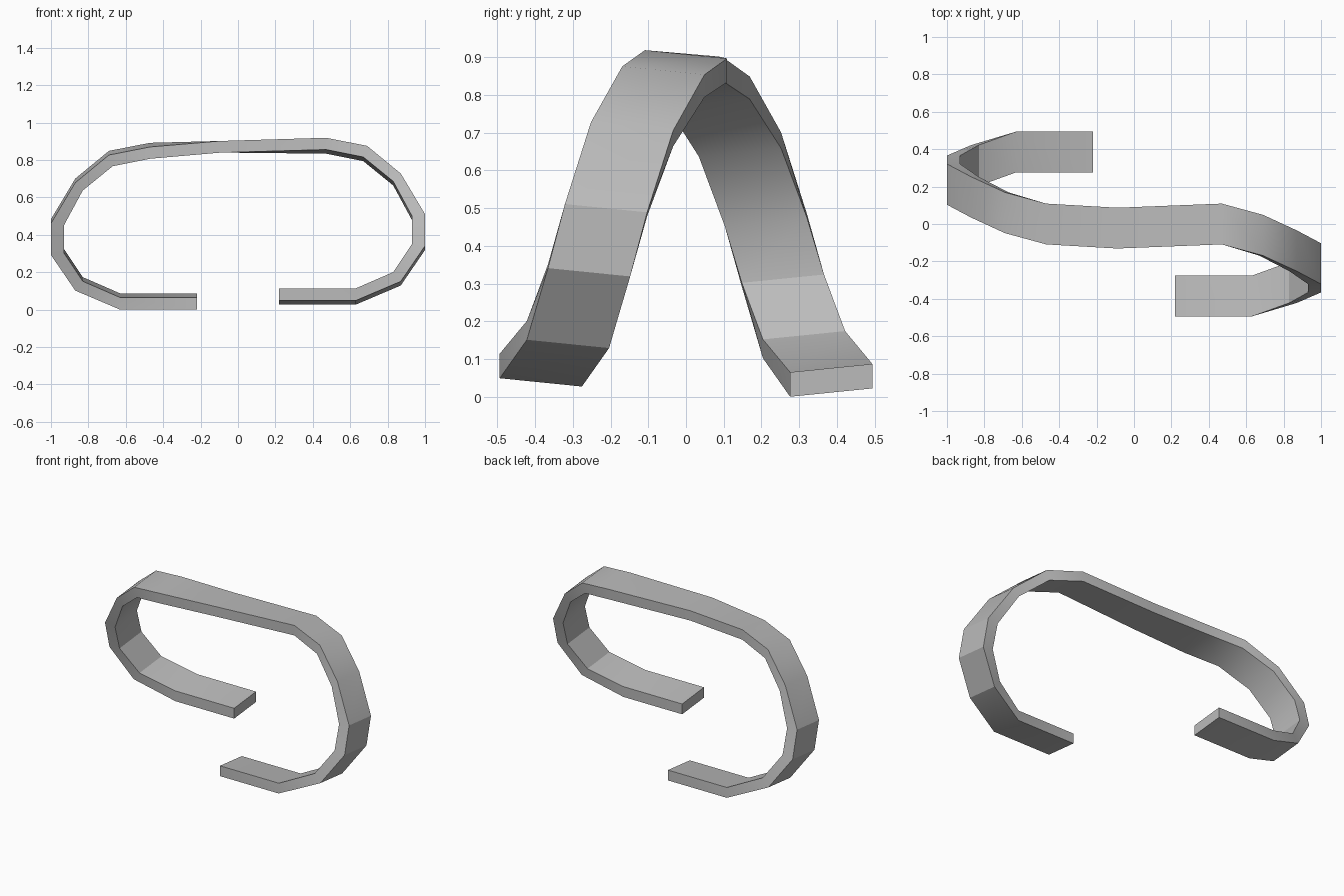
import bpy, bmesh, math

cube = bpy.data.objects.get("Cube")
if cube:
    bpy.data.objects.remove(cube, do_unlink=True)

HALF_WIDTH = 0.109
TILT = 0.011
DROP = 0.027

# One hooked half of the band: outer x, outer z, inner x, inner z, centre y
hook = [
    (0.22, 0.038, 0.22, 0.103, -0.385),
    (0.63, 0.038, 0.63, 0.103, -0.385),
    (0.87, 0.14, 0.83, 0.19, -0.313),
    (1.0, 0.33, 0.93, 0.34, -0.257),
    (1.0, 0.50, 0.93, 0.49, -0.212),
    (0.87, 0.717, 0.83, 0.675, -0.143),
    (0.69, 0.865, 0.67, 0.805, -0.06),
    (0.47, 0.908, 0.47, 0.845, 0.0),
]


def section(xo, zo, xi, zi, y, tilt):
    """Four corners of the band's rectangular section."""
    lo, hi = y - HALF_WIDTH, y + HALF_WIDTH
    return [(xo, lo, zo + tilt), (xo, hi, zo - tilt),
            (xi, hi, zi - tilt), (xi, lo, zi + tilt)]


# Front hook, middle bend, then the hook turned half a circle at the back
rings = [section(*s, TILT) for s in hook]
rings.append(section(-0.09, 0.902, -0.09, 0.84, -0.022, 0))
rings += [section(-xo, zo - DROP, -xi, zi - DROP, -y, -TILT)
          for xo, zo, xi, zi, y in reversed(hook)]

bm = bmesh.new()
loops = [[bm.verts.new(p) for p in ring] for ring in rings]
for a, b in zip(loops, loops[1:]):
    for i in range(4):
        j = (i + 1) % 4
        bm.faces.new((a[i], a[j], b[j], b[i]))
bm.faces.new(loops[0])
bm.faces.new(loops[-1])
bmesh.ops.recalc_face_normals(bm, faces=bm.faces)
mesh = bpy.data.meshes.new("bent_band")
bm.to_mesh(mesh)
bm.free()

band = bpy.data.objects.new("bent_band", mesh)
bpy.context.collection.objects.link(band)

# Plain grey finish
grey = bpy.data.materials.new("plain_grey")
grey.use_nodes = True
colour = (0.5, 0.5, 0.5, 1)
grey.diffuse_color = colour
grey.node_tree.nodes["Principled BSDF"].inputs["Base Color"].default_value = colour
mesh.materials.append(grey)

# Smooth the gentle bends, keep the tight ones sharp
bpy.ops.object.select_all(action="DESELECT")
band.select_set(True)
bpy.context.view_layer.objects.active = band
bpy.ops.object.shade_smooth_by_angle(angle=math.radians(30))
